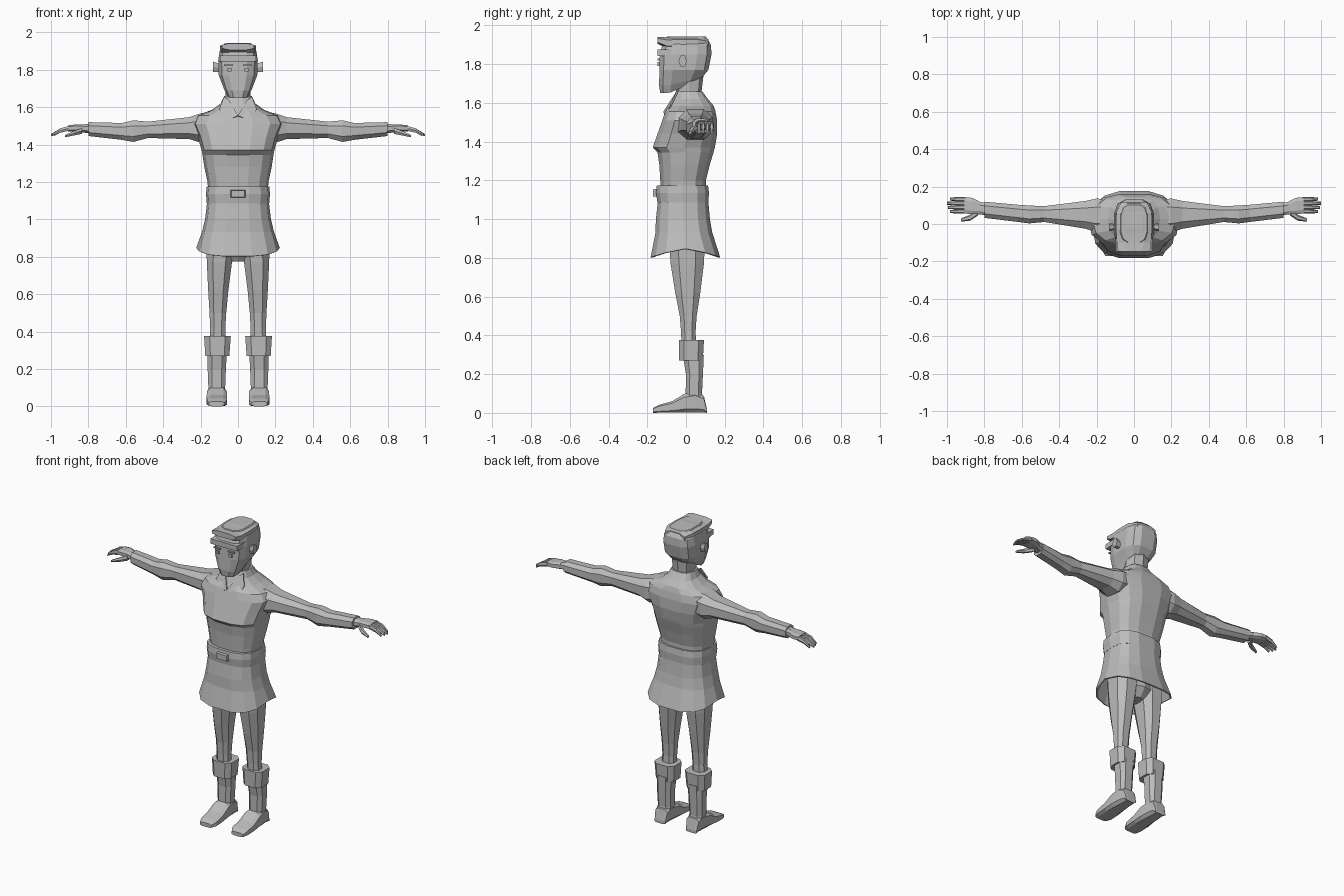
import bpy, bmesh, math
from mathutils import Vector

grey = bpy.data.materials.new("plain grey")
grey.diffuse_color = (0.5, 0.5, 0.5, 1)


def finish(name, bm, mirror=False):
    bmesh.ops.recalc_face_normals(bm, faces=bm.faces)
    me = bpy.data.meshes.new(name)
    bm.to_mesh(me)
    bm.free()
    me.materials.append(grey)
    ob = bpy.data.objects.new(name, me)
    bpy.context.collection.objects.link(ob)
    if mirror:
        ob.modifiers.new("mirror", 'MIRROR').use_mirror_merge = False
    return ob


def loft(name, axis, rings, n=8, power=0.8, mirror=False, caps=True, turn=0.0, tweak=None):
    """Skin rounded sections (position, a0, a1, b0, b1) along an axis."""
    bm = bmesh.new()
    loops = []
    for k, (t, a0, a1, b0, b1) in enumerate(rings):
        loop = []
        for i in range(n):
            ang = 2 * math.pi * (i + turn) / n
            c, s = math.cos(ang), math.sin(ang)
            a = (a0 + a1) / 2 + (a1 - a0) / 2 * math.copysign(abs(c) ** power, c)
            b = (b0 + b1) / 2 + (b1 - b0) / 2 * math.copysign(abs(s) ** power, s)
            p = {'x': (t, a, b), 'y': (a, t, b), 'z': (a, b, t)}[axis]
            p = Vector(p)
            if tweak:
                tweak(k, ang, p)
            loop.append(bm.verts.new(p))
        loops.append(loop)
    for l0, l1 in zip(loops, loops[1:]):
        for i in range(n):
            j = (i + 1) % n
            bm.faces.new((l0[i], l0[j], l1[j], l1[i]))
    if caps:
        bm.faces.new(loops[0])
        bm.faces.new(loops[-1])
    return finish(name, bm, mirror)


def box(name, x0, x1, y0, y1, z0, z1, mirror=False, taper=1.0):
    bm = bmesh.new()
    bmesh.ops.create_cube(bm, size=1)
    for v in bm.verts:
        k = taper if v.co.y < 0 else 1
        v.co = ((x0 + x1) / 2 + v.co.x * (x1 - x0) * k,
                (y0 + y1) / 2 + v.co.y * (y1 - y0),
                (z0 + z1) / 2 + v.co.z * (z1 - z0) * k)
    return finish(name, bm, mirror)


# torso with a chest ledge and sloping shoulders
loft("torso", 'z', [
    (1.10, -.155, .155, -.13, .105), (1.20, -.163, .163, -.135, .105),
    (1.28, -.18, .18, -.14, .125), (1.345, -.19, .19, -.15, .145),
    (1.37, -.195, .195, -.175, .152), (1.44, -.215, .215, -.15, .164),
    (1.51, -.245, .245, -.125, .163), (1.555, -.22, .22, -.11, .155),
    (1.585, -.14, .14, -.09, .145), (1.62, -.092, .092, -.072, .115),
    (1.66, -.074, .074, -.052, .085)], n=14, power=.75)

# neck and open collar
loft("neck", 'z', [(1.56, -.075, .075, -.06, .09), (1.64, -.065, .065, -.05, .078),
                   (1.74, -.07, .07, -.06, .09)], n=8)
bm = bmesh.new()
for s in (-1, 1):
    pts = [(0, -.117, 1.555), (.07 * s, -.108, 1.525), (.1 * s, -.082, 1.59),
           (.075 * s, -.05, 1.655), (.05 * s, -.062, 1.64)]
    bm.faces.new([bm.verts.new(p) for p in pts])
collar = finish("collar", bm)
collar.modifiers.new("thickness", 'SOLIDIFY').thickness = .008

# belt and buckle
loft("belt", 'z', [(1.085, -.167, .167, -.15, .118), (1.135, -.171, .171, -.157, .121),
                   (1.175, -.167, .167, -.153, .116)], n=14, power=.7)
box("buckle", -.042, .042, -.17, -.145, 1.115, 1.157, taper=.85)


# flared skirt, hem dips at front and back
def hem(k, ang, p):
    if k == 3:
        p.z -= .045 * abs(math.sin(ang))


skirt = loft("skirt", 'z', [(1.11, -.155, .155, -.137, .108), (1.00, -.168, .168, -.15, .118),
                            (.93, -.185, .185, -.152, .13), (.845, -.216, .216, -.178, .172)],
             n=14, power=.7, caps=False, tweak=hem)
skirt.modifiers.new("thickness", 'SOLIDIFY').thickness = -.008

# hips and legs
loft("hips", 'z', [(.775, -.035, .035, -.05, .06), (.83, -.12, .12, -.085, .10),
                   (1.0, -.14, .14, -.10, .10)], n=8)
loft("leg", 'z', [(.90, .01, .175, -.095, .105), (.77, .028, .171, -.085, .098),
                  (.62, .048, .163, -.06, .078), (.50, .06, .155, -.035, .058),
                  (.42, .065, .152, -.028, .052), (.34, .065, .155, -.025, .055)],
     mirror=True, turn=.5, power=.8)

# boots: cuff, shaft and foot
loft("boot_cuff", 'z', [(.27, .043, .178, -.038, .09), (.375, .035, .185, -.04, .096)],
     mirror=True, turn=.5, power=.62)
loft("boot_shaft", 'z', [(.30, .056, .166, -.02, .095), (.20, .062, .165, -.003, .09),
                         (.10, .066, .161, -.004, .085), (.04, .066, .161, -.01, .10)],
     mirror=True, turn=.5, power=.7)
loft("foot", 'y', [(-.17, .072, .157, 0, .026), (-.14, .056, .168, 0, .042),
                   (-.07, .056, .17, 0, .062), (-.01, .058, .168, 0, .10),
                   (.05, .064, .163, 0, .11), (.092, .068, .158, 0, .09), (.108, .074, .152, 0, .02)],
     mirror=True, turn=.5, power=.5)

# arms with sleeve bulge at the elbow
loft("arm", 'x', [(.13, -.04, .135, 1.42, 1.575), (.20, -.05, .142, 1.405, 1.572),
                  (.26, -.03, .128, 1.425, 1.55), (.48, .008, .098, 1.432, 1.525),
                  (.56, 0, .102, 1.41, 1.533), (.62, .008, .106, 1.422, 1.518),
                  (.80, .03, .122, 1.443, 1.522)], mirror=True, turn=.5)
loft("wrist", 'x', [(.795, .045, .115, 1.458, 1.512), (.835, .05, .122, 1.464, 1.508)],
     mirror=True, turn=.5)

# hand, fingers and thumb
loft("palm", 'x', [(.825, .052, .122, 1.465, 1.508), (.865, .05, .142, 1.468, 1.508),
                   (.91, .055, .145, 1.47, 1.503)], mirror=True, turn=.5, power=.6)
for i in range(4):
    y = .056 + i * .022
    tip = (.985, .995, 1.0, .985)[i]
    loft("finger", 'x', [(.90, y, y + .023, 1.472, 1.502), (.95, y, y + .022, 1.462, 1.488),
                         (tip, y + .003, y + .019, 1.444, 1.457)], n=6, mirror=True)
loft("thumb", 'x', [(.835, .045, .085, 1.455, 1.49), (.875, .018, .05, 1.447, 1.475),
                    (.925, .012, .03, 1.438, 1.452)], n=6, mirror=True)


# head: jaw slopes up toward the back of the skull
def jaw(k, ang, p):
    if k < 2:
        p.z += max(0, p.y + .09) * (.42, .25)[k]


loft("head", 'z', [(1.65, -.055, .055, -.135, .06), (1.69, -.075, .075, -.141, .088),
                   (1.77, -.105, .105, -.14, .118), (1.85, -.108, .108, -.138, .134),
                   (1.90, -.10, .10, -.125, .132), (1.942, -.07, .07, -.10, .105)],
     n=12, power=.6, tweak=jaw, turn=.5)

# hair fringe, headband, ears and facial details
loft("hair_top", 'y', [(-.148, -.09, .09, 1.905, 1.942), (-.10, -.097, .097, 1.88, 1.94),
                       (-.02, -.102, .102, 1.87, 1.946), (.06, -.10, .10, 1.88, 1.944),
                       (.115, -.075, .075, 1.88, 1.93)], turn=.5, power=.7)
box("fringe", -.10, .10, -.147, -.05, 1.842, 1.876, taper=.95)
loft("ear", 'x', [(.10, -.03, .0, 1.785, 1.835), (.134, -.038, .004, 1.785, 1.847)],
     n=6, mirror=True)
box("eye", .036, .056, -.147, -.138, 1.79, 1.81, mirror=True)
box("eyebrow", .028, .075, -.147, -.137, 1.82, 1.828, mirror=True)
